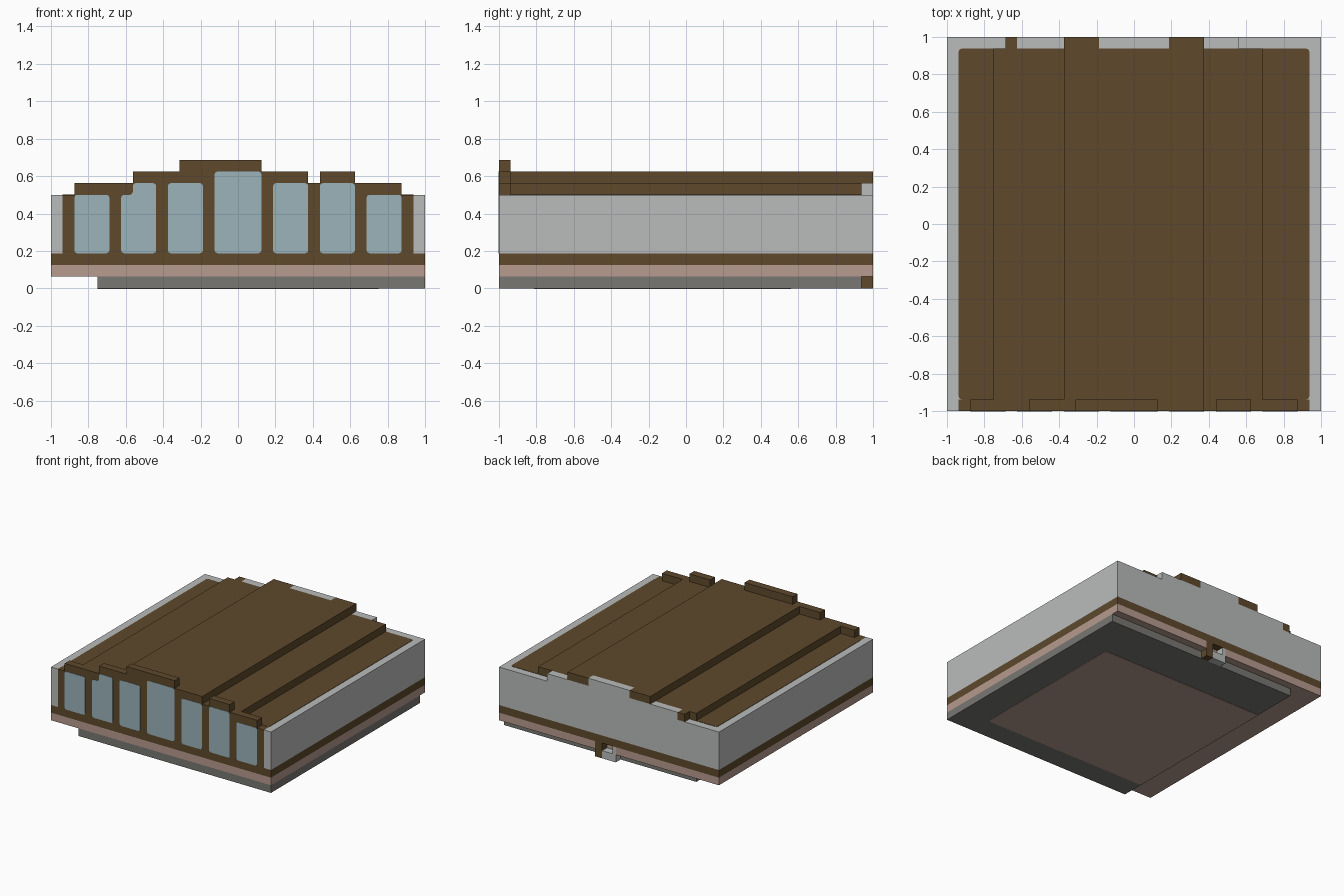
import bpy
import bmesh

if "Cube" in bpy.data.objects:
    bpy.data.objects.remove(bpy.data.objects["Cube"])

U = 1 / 16      # all sizes below are counted in this block size
T = 0.04        # plate thickness in blocks


def material(name, rgb):
    lin = [((c / 255 + 0.055) / 1.055) ** 2.4 for c in rgb] + [1]
    m = bpy.data.materials.new(name)
    m.use_nodes = True
    m.diffuse_color = lin
    m.node_tree.nodes["Principled BSDF"].inputs["Base Color"].default_value = lin
    return m


brown = material("brown wood", (94, 73, 44))
grey = material("light grey wall", (186, 188, 187))
pink = material("dusty pink band", (183, 155, 143))
stone = material("dark grey base", (120, 119, 115))
glass = material("pale blue glass", (156, 179, 187))


def finish(name, bm, mat):
    bmesh.ops.recalc_face_normals(bm, faces=bm.faces)
    mesh = bpy.data.meshes.new(name)
    bm.to_mesh(mesh)
    bm.free()
    mesh.materials.append(mat)
    ob = bpy.data.objects.new(name, mesh)
    bpy.context.collection.objects.link(ob)


def box(name, x, y, z, mat):
    """Box from (min, max) ranges in blocks."""
    bm = bmesh.new()
    bmesh.ops.create_cube(bm, size=1)
    for v in bm.verts:
        v.co = [(r[0] if c < 0 else r[1]) * U for c, r in zip(v.co, (x, y, z))]
    finish(name, bm, mat)


def plate(name, outline, place, push, mat):
    """Thin plate with slightly cut corners."""
    bm = bmesh.new()
    face = bm.faces.new([bm.verts.new([c * U for c in place(a, b)]) for a, b in outline])
    bmesh.ops.bevel(bm, geom=list(bm.verts), offset=0.25 * U, segments=2,
                    profile=0.5, affect='VERTICES')
    face = list(bm.faces)
    out = bmesh.ops.extrude_face_region(bm, geom=face)["geom"]
    moved = [v for v in out if isinstance(v, bmesh.types.BMVert)]
    bmesh.ops.translate(bm, verts=moved, vec=[c * T * U for c in push])
    finish(name, bm, mat)


def rect(x0, x1, y0, y1):
    return [(x0, y0), (x1, y0), (x1, y1), (x0, y1)]


FULL, BACK, FRONT, MID = (-16, 16), (15, 16), (-16, -15), (-15, 15)

# Base slab and the patch on its underside
box("base_slab", (-12, 16), (-16, 15), (0, 1), stone)
plate("base_patch", rect(-12, 12, -13, 9), lambda a, b: (a, b, 0), (0, 0, -1), pink)

# Pink band, open at the back for the spout
box("pink_band", FULL, (-16, 15), (1, 2), pink)
box("pink_band_back_left", (2, 16), BACK, (1, 2), pink)
box("pink_band_back_right", (-16, -1), BACK, (1, 2), pink)
box("spout_post", (1, 2), BACK, (0, 2), brown)
box("spout_floor", (-1, 1), BACK, (0, 1), grey)
box("spout_cheek", (-1, -0.5), BACK, (1, 2), grey)

# Floor beam and walls
box("floor_beam", FULL, FULL, (2, 3), brown)
box("wall_block", FULL, (-15, 16), (3, 8), grey)
box("corner_post_left", (15, 16), FRONT, (3, 8), grey)
box("corner_post_right", (-16, -15), FRONT, (3, 8), grey)
box("front_wall", MID, FRONT, (3, 8), brown)

# Stepped roof
plate("roof_deck", rect(-15, 15, -15, 15), lambda a, b: (a, b, 8), (0, 0, 1), brown)
box("lower_roof_step", (-12, 11), MID, (8, 9), brown)
box("upper_roof_step", (-6, 6), MID, (9, 10), brown)

# Raised back wall edge: (x range, level, material)
back_edge = [(-11, -10, 8, brown), (-10, 9, 8, grey),
             (-6, -3, 9, brown), (-3, 3, 9, grey), (3, 6, 9, brown)]
for i, (x0, x1, z, mat) in enumerate(back_edge):
    box(f"back_edge_{i + 1}", (x0, x1), BACK, (z, z + 1), mat)

# Stepped front parapet: (x range, top)
parapet = [(-14, -9, 9), (-9, -5, 10), (-5, 2, 11), (2, 6, 10),
           (6, 7, 9), (7, 10, 10), (10, 14, 9)]
for i, (x0, x1, top) in enumerate(parapet):
    box(f"parapet_{i + 1}", (x0, x1), FRONT, (8, top), brown)

# Front windows: (x range, top), the second one with a notched corner
windows = [(-14, -11, 8), (-10, -7, 9), (-6, -3, 9), (-2, 2, 10),
           (3, 6, 9), (7, 10, 9), (11, 14, 8)]
for i, (x0, x1, top) in enumerate(windows):
    shape = rect(x0, x1, 3, top)
    if i == 1:
        shape = shape[:3] + [(x0 + 1, top), (x0 + 1, top - 1), (x0, top - 1)]
    plate(f"window_{i + 1}", shape, lambda a, b: (a, -16, b), (0, -1, 0), glass)
